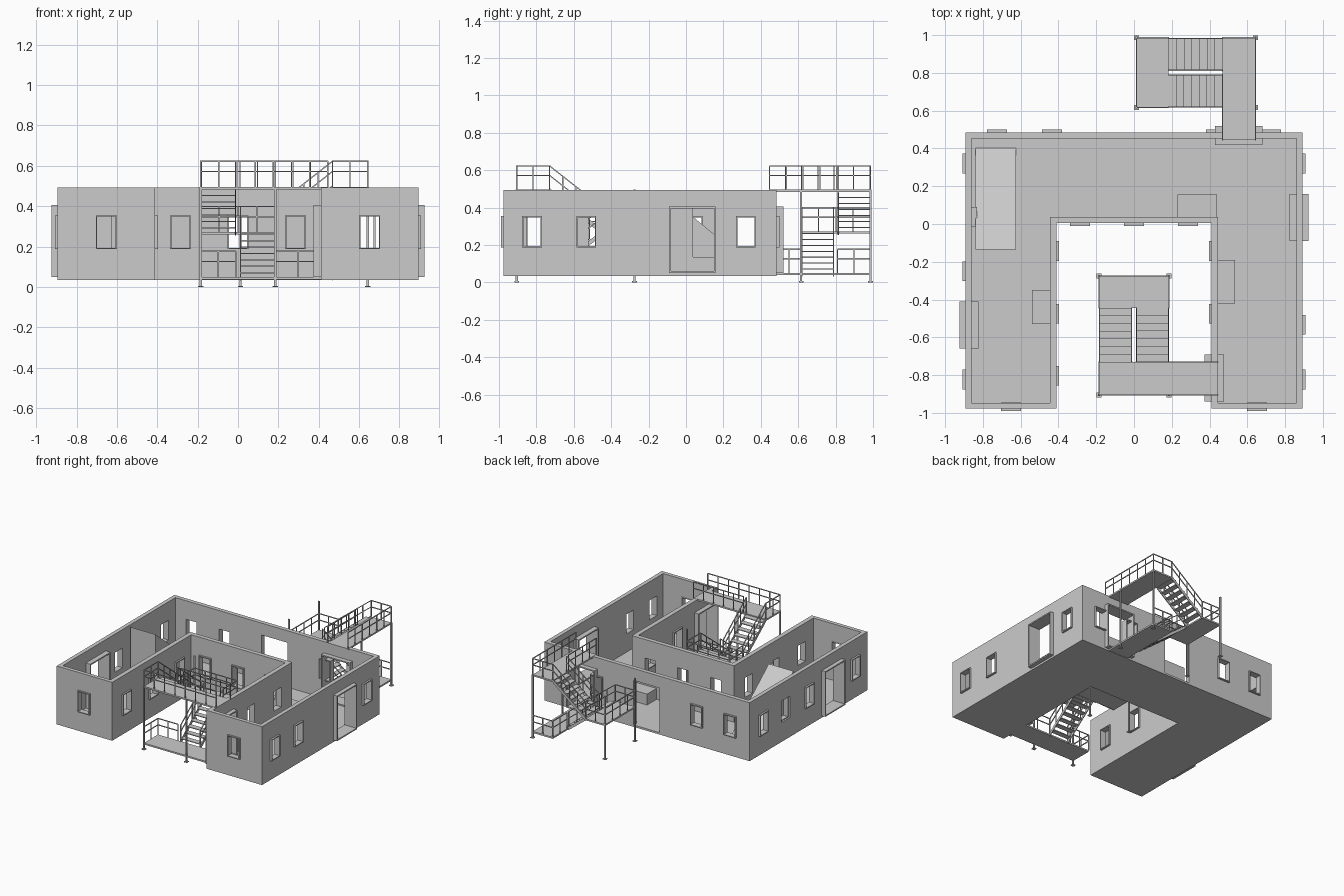
import bpy, bmesh, math
from mathutils import Vector, Matrix

if "Cube" in bpy.data.objects:
    bpy.data.objects.remove(bpy.data.objects["Cube"])

grey = bpy.data.materials.new("plain_grey")
grey.diffuse_color = (0.6, 0.6, 0.6, 1)
grey.use_nodes = True
grey.node_tree.nodes["Principled BSDF"].inputs["Base Color"].default_value = grey.diffuse_color

Z0, FLOOR, TOP = 0.035, 0.05, 0.494       # slab bottom, floor level, wall top


def finish(bm, name):
    bmesh.ops.recalc_face_normals(bm, faces=bm.faces[:])
    me = bpy.data.meshes.new(name)
    bm.to_mesh(me)
    bm.free()
    me.materials.append(grey)
    ob = bpy.data.objects.new(name, me)
    bpy.context.collection.objects.link(ob)
    return ob


def prism(bm, pts, off):
    """Extrude a closed outline by a vector."""
    off = Vector(off)
    a = [bm.verts.new(p) for p in pts]
    b = [bm.verts.new(Vector(p) + off) for p in pts]
    bm.faces.new(a)
    bm.faces.new(b[::-1])
    for i in range(len(a)):
        j = (i + 1) % len(a)
        bm.faces.new((a[i], b[i], b[j], a[j]))


def box(bm, x0, x1, y0, y1, z0, z1):
    prism(bm, [(x0, y0, z0), (x1, y0, z0), (x1, y1, z0), (x0, y1, z0)], (0, 0, z1 - z0))


def bar(bm, p, q, t):
    """Square bar between two points."""
    p, q = Vector(p), Vector(q)
    d = q - p
    m = (Matrix.Translation((p + q) / 2) @ d.to_track_quat('Z', 'Y').to_matrix().to_4x4()
         @ Matrix.Diagonal((t, t, d.length, 1)))
    bmesh.ops.create_cube(bm, size=1, matrix=m)


def u_outline(ox, oy0, oy1, ix, iy, z):
    return [(-ox, oy0, z), (-ix, oy0, z), (-ix, iy, z), (ix, iy, z),
            (ix, oy0, z), (ox, oy0, z), (ox, oy1, z), (-ox, oy1, z)]


# U-shaped storey: slab and walls, hollowed from above
bm = bmesh.new()
prism(bm, u_outline(0.893, -0.977, 0.485, 0.41, 0.004, Z0), (0, 0, TOP - Z0))
building = finish(bm, "building_walls")


def cut(bm):
    cutter = finish(bm, "cutter")
    cutter.hide_render = True
    mod = building.modifiers.new("cut", 'BOOLEAN')
    mod.operation, mod.solver, mod.object = 'DIFFERENCE', 'EXACT', cutter
    bpy.context.view_layer.objects.active = building
    bpy.ops.object.modifier_apply(modifier=mod.name)
    bpy.data.objects.remove(cutter)


bm = bmesh.new()
prism(bm, u_outline(0.861, -0.947, 0.452, 0.445, 0.038, FLOOR), (0, 0, 1))
cut(bm)


def opening(axis, d0, d1, c, half, z0, z1, border, name):
    """Cut a hole through a wall whose normal is `axis`, and line it with a frame."""
    def P(d, s, z):
        return (d, s, z) if axis == 'x' else (s, d, z)
    bm = bmesh.new()
    e = 0.03
    prism(bm, [P(d0 - e, c - half, z0), P(d0 - e, c + half, z0),
               P(d0 - e, c + half, z1), P(d0 - e, c - half, z1)],
          P(d1 - d0 + 2 * e, 0, 0))
    cut(bm)
    if not border:
        return
    bm = bmesh.new()
    rings = []
    for d, b in ((d0, 0), (d0, border), (d1, border), (d1, 0)):
        rings.append([bm.verts.new(P(d, s, z)) for s, z in (
            (c - half + b, z0 + b), (c + half - b, z0 + b),
            (c + half - b, z1 - b), (c - half + b, z1 - b))])
    for k in range(4):
        A, B = rings[k], rings[(k + 1) % 4]
        for i in range(4):
            j = (i + 1) % 4
            bm.faces.new((A[i], A[j], B[j], B[i]))
    finish(bm, name)


# Windows: (wall normal, frame depth range, centres along the wall)
windows = [
    ('y', -0.99, -0.945, (-0.652, 0.652)),                 # front
    ('y', 0.452, 0.499, (-0.725, -0.435, 0.435, 0.725)),   # back
    ('x', 0.861, 0.907, (-0.823, -0.533, 0.32)),           # right
    ('x', -0.907, -0.861, (-0.823, -0.25, 0.32)),          # left
    ('x', -0.88, -0.832, (0.037,)),                        # left, set inward
    ('y', -0.01, 0.038, (-0.285, 0, 0.285)),               # courtyard back
    ('x', -0.445, -0.397, (-0.143, -0.475, -0.803)),       # courtyard left
    ('x', 0.397, 0.445, (-0.143, -0.475)),                 # courtyard right
]
for axis, d0, d1, centres in windows:
    for c in centres:
        opening(axis, d0, d1, c, 0.0525, 0.187, 0.355, 0.007, "window_frame")

# Doors with deep frames, and one plain doorway in the back wall
doors = [('x', 0.822, 0.925, 0.034), ('x', -0.925, -0.822, -0.535),
         ('x', 0.374, 0.477, -0.815), ('y', 0.417, 0.52, 0.555)]
for axis, d0, d1, c in doors:
    opening(axis, d0, d1, c, 0.125, FLOOR, 0.405, 0.01, "door_frame")
opening('y', 0.452, 0.485, 0.002, 0.113, FLOOR, 0.40, 0, "doorway")

# Interior wedge (ramp up to the next storey)
bm = bmesh.new()
prism(bm, [(-0.84, -0.135, FLOOR), (-0.84, -0.135, 0.492), (-0.84, 0.402, FLOOR)], (0.215, 0, 0))
finish(bm, "interior_ramp")

# Low interior boxes against the courtyard walls
for r in ((0.23, 0.44, 0.038, 0.155), (0.445, 0.535, -0.42, -0.19), (-0.54, -0.445, -0.53, -0.35)):
    bm = bmesh.new()
    box(bm, *r, FLOOR, 0.136)
    finish(bm, "low_cabinet")


# Outside stairs: w runs from the far end to the door, v from the landing to the half landing
def staircase(prefix, W, W_low, origin, wdir, vdir):
    o, wd, vd = Vector(origin), Vector(wdir), Vector(vdir)

    def L(w, v, z):
        return o + wd * w + vd * v + Vector((0, 0, z))

    def lbox(bm, w0, w1, v0, v1, z0, z1):
        prism(bm, [L(w0, v0, z0), L(w1, v0, z0), L(w1, v1, z0), L(w0, v1, z0)], (0, 0, z1 - z0))

    low, mid, top = 0.05, 0.272, 0.496
    va, vb, vc, width, inner = 0.175, 0.46, 0.63, 0.37, 0.195

    # decks
    bm = bmesh.new()
    lbox(bm, 0, W_low, 0, va, low - 0.012, low)
    lbox(bm, 0, width, vb, vc, mid - 0.012, mid)
    lbox(bm, 0, W, 0, va, top - 0.012, top)
    finish(bm, prefix + "_stair_decks")

    # flights: treads and side stringers
    bm = bmesh.new()
    n = 7
    flights = ((0, va, vb, mid, va, top), (inner, width, va, low, vb, mid))
    for w0, w1, v0, z0, v1, z1 in flights:
        for i in range(n):
            v = v0 + (v1 - v0) * (i + 0.5) / n
            z = z0 + (z1 - z0) * (i + 0.75) / n
            lbox(bm, w0 + 0.006, w1 - 0.006, v - 0.021, v + 0.021, z - 0.006, z)
        for w in (w0, w1 - 0.006):
            prism(bm, [L(w, v0, z0 - 0.018), L(w, v1, z1 - 0.018),
                       L(w, v1, z1 + 0.008), L(w, v0, z0 + 0.008)], wd * 0.006)
    finish(bm, prefix + "_stair_flights")

    # railings
    bm = bmesh.new()
    h, t = 0.127, 0.006
    runs = [((0, 0, low), (0, va, low)), ((0, va, low), (va, va, low)),
            ((width, va, low), (W_low, va, low)),
            ((0, 0, top), (W, 0, top)), ((0, 0, top), (0, va, top)),
            ((inner, va, top), (W, va, top)),
            ((0, vc, mid), (width, vc, mid)), ((0, vb, mid), (0, vc, mid)),
            ((width, vb, mid), (width, vc, mid))]
    for w0, w1, v0, z0, v1, z1 in flights:
        runs += [((w, v0, z0), (w, v1, z1)) for w in (w0 + 0.003, w1 - 0.003)]
    for a, b in runs:
        p, q = L(*a), L(*b)
        for k in (0.6, 1):
            up = Vector((0, 0, h * k))
            bar(bm, p + up, q + up, t)
        n = max(2, round((q - p).length / 0.092))
        for i in range(n + 1):
            s = p.lerp(q, i / n)
            bar(bm, s, s + Vector((0, 0, h)), t)
    finish(bm, prefix + "_stair_railings")

    # support posts with foot plates
    bm = bmesh.new()
    for w in (0, width):
        for v in (0, vc):
            bar(bm, L(w, v, 0), L(w, v, top), 0.011)
            bar(bm, L(w, v, 0), L(w, v, 0.006), 0.026)
    finish(bm, prefix + "_stair_posts")


staircase("front", 0.63, 0.595, (-0.185, -0.905, 0), (1, 0, 0), (0, 1, 0))
staircase("back", 0.54, 0.501, (0.643, 0.986, 0), (0, -1, 0), (-1, 0, 0))
